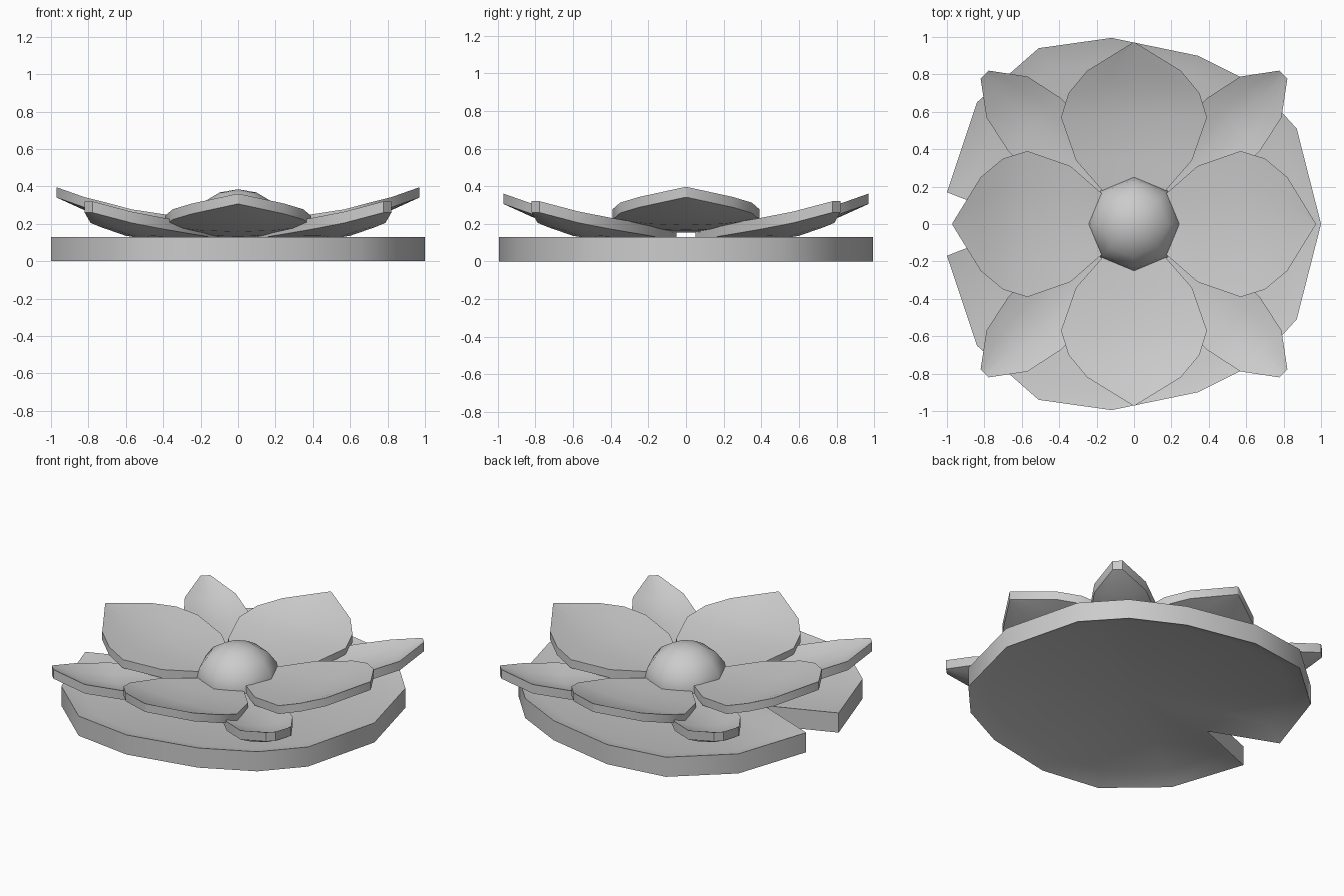
import bpy, bmesh
from math import radians, cos, sin

if "Cube" in bpy.data.objects:
    bpy.data.objects.remove(bpy.data.objects["Cube"])


def finish(name, bm, angle=40):
    bmesh.ops.recalc_face_normals(bm, faces=bm.faces)
    mesh = bpy.data.meshes.new(name)
    bm.to_mesh(mesh)
    bm.free()
    ob = bpy.data.objects.new(name, mesh)
    bpy.context.collection.objects.link(ob)
    bpy.ops.object.select_all(action='DESELECT')
    ob.select_set(True)
    bpy.context.view_layer.objects.active = ob
    bpy.ops.object.shade_smooth_by_angle(angle=radians(angle))
    return ob


# Lily pad: upper half of the outline, mirrored, with a notch on the -x side
half = [(0.87, 0.51), (0.66, 0.74), (0.34, 0.90), (-0.12, 0.995),
        (-0.51, 0.94), (-0.84, 0.65), (-1.0, 0.17)]
inner_half = [(x * 0.88, y * 0.88) for x, y in half[:-1]] + [(-0.87, 0.235)]


def ring(start, pts, tip):
    return [start] + pts + [tip] + [(x, -y) for x, y in reversed(pts)]


outer = ring((1.0, 0), half, (-0.57, 0))
inner = ring((0.88, 0), inner_half, (-0.27, 0))
bm = bmesh.new()
loops = [[bm.verts.new((x, y, z)) for x, y in pts]
         for pts, z in ((inner, 0.05), (outer, 0), (outer, 0.13), (inner, 0.095))]
n = len(outer)
for a, b in zip(loops, loops[1:]):
    for i in range(n):
        j = (i + 1) % n
        bm.faces.new((a[i], a[j], b[j], b[i]))
# floor fans around a hub, above and below
for loop, z in ((loops[0], 0.05), (loops[3], 0.095)):
    hub = bm.verts.new((0, 0, z))
    for i in range(n):
        bm.faces.new((loop[i], loop[(i + 1) % n], hub))
finish("lily_pad", bm, 60)


def petal(name, rows, turn, lift=0.0, thick=0.055):
    """Cupped petal; rows are (distance, half width, height, cup)."""
    bm = bmesh.new()
    c, s = cos(radians(turn)), sin(radians(turn))
    sheets = []
    for dz in (-thick / 2, thick / 2):
        grid = []
        for r, w, z, cup in rows:
            grid.append([bm.verts.new((r * c - w * k * s, r * s + w * k * c,
                                       z + lift + dz + cup * k * k))
                         for k in (-1, -0.5, 0, 0.5, 1)])
        for a, b in zip(grid, grid[1:]):
            for i in range(4):
                bm.faces.new((a[i], a[i + 1], b[i + 1], b[i]))
        sheets.append(grid)
    # side walls
    rims = [g[0] + [row[-1] for row in g[1:-1]] + g[-1][::-1]
            + [row[0] for row in g[-2:0:-1]] for g in sheets]
    for i in range(len(rims[0])):
        j = (i + 1) % len(rims[0])
        bm.faces.new((rims[0][i], rims[0][j], rims[1][j], rims[1][i]))
    finish(name, bm)


# Four large petals; the pair along x sits a little higher
large = [(0.10, 0.10, 0.18, 0.0), (0.34, 0.31, 0.195, 0.02),
         (0.57, 0.39, 0.22, 0.03), (0.70, 0.35, 0.255, 0.03),
         (0.82, 0.25, 0.30, 0.015), (0.97, 0.006, 0.368, 0.0)]
for i in range(4):
    petal(f"large_petal_{i + 1}", large, i * 90, -0.035 * (i % 2))

# Four small diagonal petals, lower down
small = [(0.15, 0.08, 0.14, 0.0), (0.45, 0.19, 0.145, 0.02),
         (0.75, 0.20, 0.155, 0.045), (0.96, 0.155, 0.205, 0.03),
         (1.13, 0.03, 0.29, 0.0)]
for i in range(4):
    petal(f"small_petal_{i + 1}", small, 45 + i * 90, 0, 0.06)

# Domed centre: upper half of a low-poly sphere
bm = bmesh.new()
bmesh.ops.create_uvsphere(bm, u_segments=8, v_segments=8, radius=1)
bmesh.ops.bisect_plane(bm, geom=bm.verts[:] + bm.edges[:] + bm.faces[:],
                       plane_co=(0, 0, -0.01), plane_no=(0, 0, 1), clear_inner=True)
bmesh.ops.holes_fill(bm, edges=[e for e in bm.edges if e.is_boundary])
bmesh.ops.scale(bm, vec=(0.255, 0.255, 0.225), verts=bm.verts)
bmesh.ops.translate(bm, vec=(0, 0, 0.16), verts=bm.verts)
finish("flower_centre", bm, 50)
